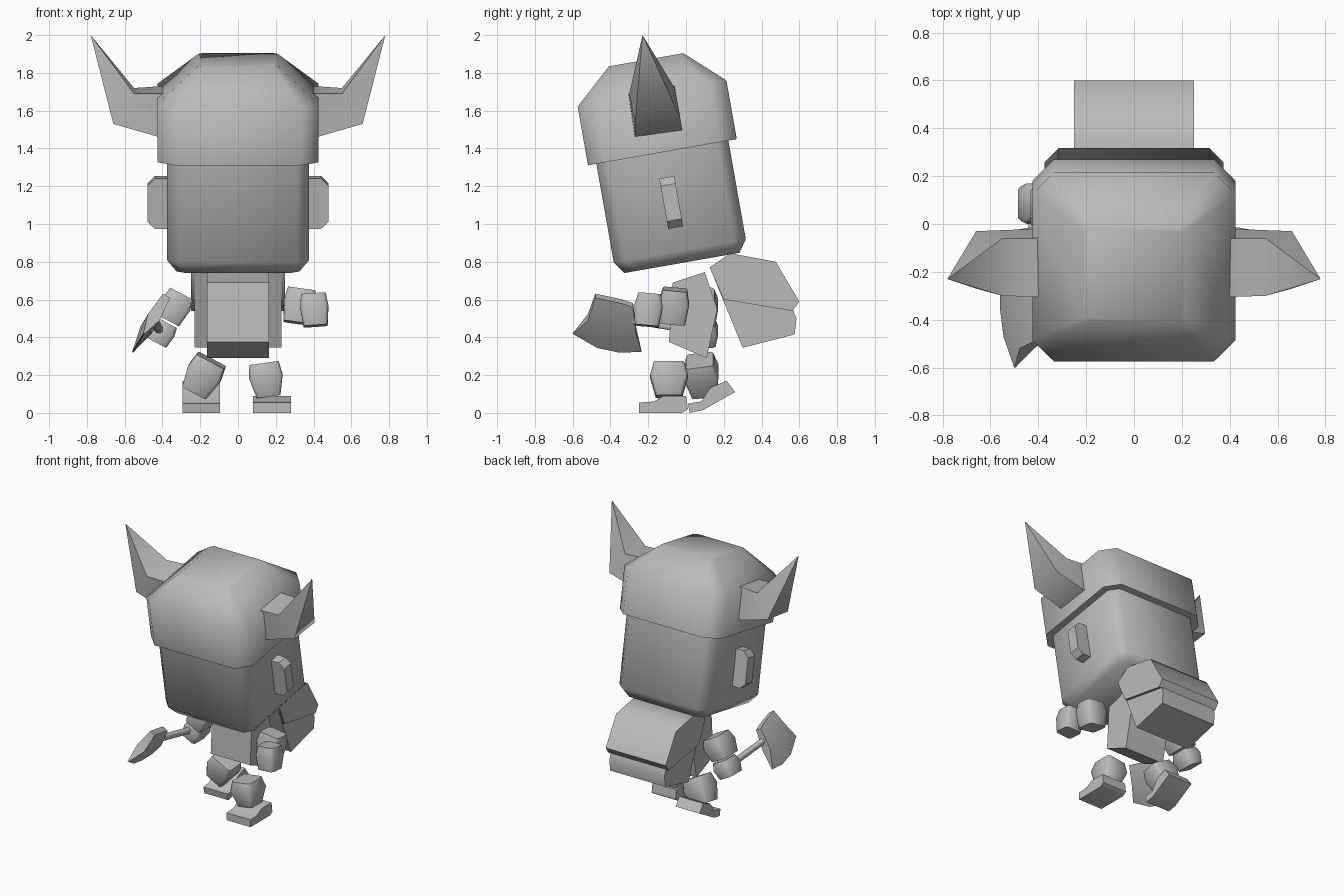
import bpy, bmesh
from math import radians
from mathutils import Matrix, Vector

if "Cube" in bpy.data.objects:
    bpy.data.objects.remove(bpy.data.objects["Cube"])

grey = bpy.data.materials.new("plain_grey")
grey.use_nodes = True
grey.diffuse_color = (0.5, 0.5, 0.5, 1)
grey.node_tree.nodes["Principled BSDF"].inputs["Base Color"].default_value = (0.5, 0.5, 0.5, 1)


def loft(name, rings, matrix=Matrix(), smooth=60):
    """Skin equal rings of points into a capped solid."""
    bm = bmesh.new()
    rows = [[bm.verts.new(matrix @ Vector(p)) for p in ring] for ring in rings]
    n = len(rows[0])
    for low, high in zip(rows, rows[1:]):
        for i in range(n):
            j = (i + 1) % n
            bm.faces.new((low[i], low[j], high[j], high[i]))
    bm.faces.new(rows[0][::-1])
    bm.faces.new(rows[-1])
    bmesh.ops.remove_doubles(bm, verts=bm.verts, dist=0.0005)
    bmesh.ops.recalc_face_normals(bm, faces=bm.faces)
    mesh = bpy.data.meshes.new(name)
    bm.to_mesh(mesh)
    bm.free()
    mesh.materials.append(grey)
    for face in mesh.polygons:
        face.use_smooth = True
    mesh.set_sharp_from_angle(angle=radians(smooth))
    obj = bpy.data.objects.new(name, mesh)
    bpy.context.scene.collection.objects.link(obj)
    return obj


def octagon(z, hx, hy, cut):
    """Rectangle with clipped corners at height z."""
    a, b = hx - cut, hy - cut
    return [(hx, -b, z), (hx, b, z), (a, hy, z), (-a, hy, z),
            (-hx, b, z), (-hx, -b, z), (-a, -hy, z), (a, -hy, z)]


def prism(name, profile, half, centre=0, smooth=60):
    """Side profile in y, z extruded along x."""
    return loft(name, [[(centre + s * half, y, z) for y, z in profile] for s in (-1, 1)],
                smooth=smooth)


def place(x, y, z, rx=0, ry=0):
    return (Matrix.Translation((x, y, z)) @ Matrix.Rotation(radians(ry), 4, 'Y')
            @ Matrix.Rotation(radians(rx), 4, 'X'))


def chunk(name, matrix, hx, hy, hz, taper=0.75):
    """Limb block that narrows towards both ends."""
    c = 0.015
    loft(name, [octagon(-hz, hx * taper, hy * taper, c), octagon(hz * 0.2, hx, hy, c),
                octagon(hz, hx * 0.87, hy * 0.8, c)], matrix)


# Head and helmet share a frame that leans forward
lean = place(0, -0.125, 1.38, rx=10)
loft("head", [octagon(-0.595, 0.325, 0.31, 0.05), octagon(-0.53, 0.375, 0.355, 0.06),
              octagon(0.05, 0.375, 0.355, 0.06)], lean)
loft("helmet", [octagon(0, 0.425, 0.4, 0.09), octagon(0.315, 0.425, 0.4, 0.09),
                octagon(0.497, 0.21, 0.2, 0.02)], lean)

for side, s in (("left", 1), ("right", -1)):
    # Ears are clipped plates
    outline = [(0.36, -0.135), (0.44, -0.135), (0.48, -0.095),
               (0.48, 0.095), (0.44, 0.135), (0.36, 0.135)]
    loft(side + "_ear", [[(s * x, y, z - 0.27) for x, z in outline] for y in (-0.04, 0.04)],
         lean, 30)
    # Horns run out of the helmet and turn up to a point
    loft(side + "_horn", [
        [(s * 0.40, -0.305, 1.69), (s * 0.40, -0.06, 1.73),
         (s * 0.40, -0.02, 1.49), (s * 0.40, -0.27, 1.455)],
        [(s * 0.55, -0.30, 1.69), (s * 0.55, -0.06, 1.72),
         (s * 0.66, -0.03, 1.56), (s * 0.66, -0.27, 1.53)],
        [(s * 0.78, -0.23, 2.0)] * 4], smooth=75)

# Torso and backpack
prism("torso", [(-0.07, 0.69), (0.10, 0.745), (0.165, 0.55), (0.11, 0.29),
                (-0.09, 0.375), (-0.08, 0.53)], 0.165)
prism("backpack_body", [(0.13, 0.76), (0.48, 0.74), (0.565, 0.55), (0.585, 0.5),
                        (0.575, 0.415), (0.3, 0.345)], 0.23)
prism("backpack_flap", [(0.125, 0.77), (0.235, 0.845), (0.475, 0.8), (0.6, 0.59),
                        (0.565, 0.54), (0.2, 0.6)], 0.25)

# Arms
chunk("left_upper_arm", place(0.325, -0.065, 0.565, rx=-5, ry=8), 0.085, 0.08, 0.09, 0.85)
chunk("left_hand", place(0.405, -0.2, 0.545, rx=-5, ry=-4), 0.075, 0.075, 0.085, 0.85)
chunk("right_upper_arm", place(-0.335, 0.07, 0.56, ry=28), 0.08, 0.1, 0.08, 0.85)
chunk("right_hand", place(-0.405, 0.085, 0.425, ry=28), 0.07, 0.085, 0.06, 0.85)

# Legs
chunk("left_leg", place(0.15, -0.09, 0.175, ry=-8), 0.09, 0.1, 0.09, 0.7)
chunk("right_leg", place(-0.185, 0.085, 0.195, rx=8, ry=28), 0.095, 0.09, 0.095, 0.75)
prism("left_foot", [(-0.25, 0), (-0.25, 0.055), (-0.17, 0.06), (-0.12, 0.09),
                    (0.0, 0.09), (0.01, 0.02), (-0.02, 0)], 0.1, 0.18, 50)
prism("right_foot", [(0.01, 0.05), (0.02, 0), (0.09, 0.015), (0.26, 0.11),
                     (0.215, 0.17), (0.13, 0.135), (0.08, 0.06)], 0.1, -0.195, 50)

# Axe blade: thick back, flared to a thin curved cutting edge
rows = [([(-0.48, 0.62), (-0.41, 0.605), (-0.34, 0.59), (-0.28, 0.57)], 0.022),
        ([(-0.52, 0.505), (-0.44, 0.48), (-0.34, 0.46), (-0.265, 0.44)], 0.035),
        ([(-0.6, 0.42), (-0.47, 0.345), (-0.35, 0.32), (-0.235, 0.325)], 0.003)]
normal = Vector((0.86, 0, -0.51))
rings = []
for points, thick in rows:
    middle = [Vector((-0.39 - (0.6 - z) * 0.6, y, z)) for y, z in points]
    rings.append([p + normal * thick for p in middle]
                 + [p - normal * thick for p in reversed(middle)])
loft("axe_blade", rings)

# Axe handle from the hand into the blade
start, end = Vector((-0.41, 0.12, 0.425)), Vector((-0.45, -0.34, 0.5))
turn = (end - start).to_track_quat('Z', 'Y').to_matrix().to_4x4()
loft("axe_handle", [octagon(0, 0.02, 0.02, 0.008),
                    octagon((end - start).length, 0.02, 0.02, 0.008)],
     Matrix.Translation(start) @ turn)
